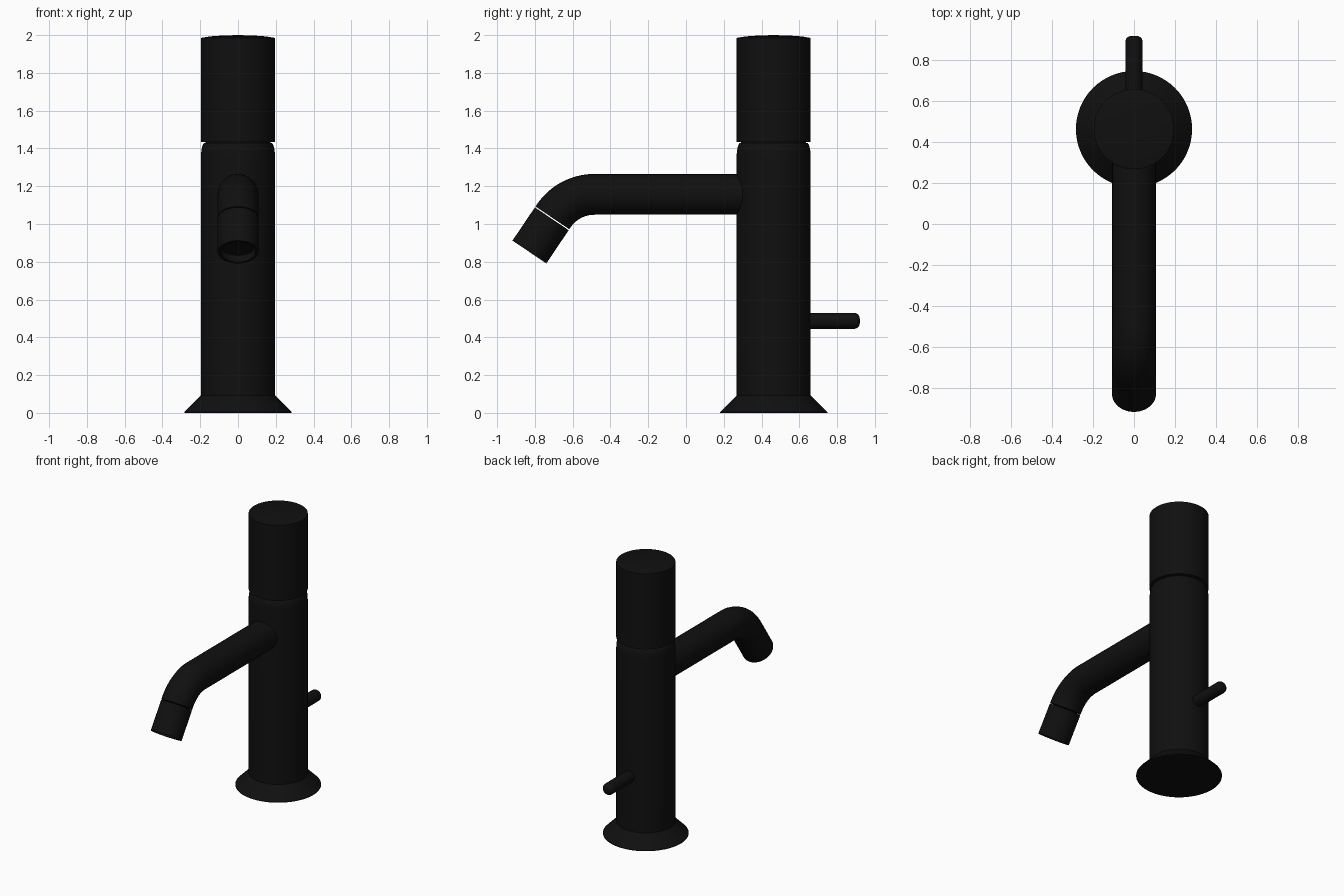
import bpy, bmesh, math
from mathutils import Matrix, Vector

cube = bpy.data.objects.get("Cube")
if cube:
    bpy.data.objects.remove(cube, do_unlink=True)

black = bpy.data.materials.new("matte_black")
black.use_nodes = True
colour = (0.005, 0.005, 0.005, 1)
black.diffuse_color = colour
bsdf = next(n for n in black.node_tree.nodes if n.type == "BSDF_PRINCIPLED")
bsdf.inputs["Base Color"].default_value = colour
bsdf.inputs["Roughness"].default_value = 0.6

AXIS_Y = 0.464   # column centre line
RADIUS = 0.196   # column radius
TUBE = 0.108     # spout radius
SPOUT_Z = 1.157


def finish(obj):
    """Assign the colour and smooth all but the sharp edges."""
    obj.data.materials.clear()
    obj.data.materials.append(black)
    bpy.ops.object.select_all(action="DESELECT")
    obj.select_set(True)
    bpy.context.view_layer.objects.active = obj
    bpy.ops.object.shade_smooth_by_angle(angle=math.radians(30))


def lathe(name, profile, origin, direction=(0, 0, 1), steps=64):
    """Revolve (radius, height) points around an axis; ends lie on the axis."""
    bm = bmesh.new()
    verts = [bm.verts.new((r, 0, h)) for r, h in profile]
    edges = [bm.edges.new(pair) for pair in zip(verts, verts[1:])]
    bmesh.ops.spin(bm, geom=verts + edges, cent=(0, 0, 0), axis=(0, 0, 1),
                   angle=math.tau, steps=steps, use_duplicate=False)
    bmesh.ops.remove_doubles(bm, verts=bm.verts, dist=0.0001)
    bmesh.ops.recalc_face_normals(bm, faces=bm.faces)
    turn = Vector((0, 0, 1)).rotation_difference(Vector(direction)).to_matrix().to_4x4()
    bm.transform(Matrix.Translation(origin) @ turn)
    mesh = bpy.data.meshes.new(name)
    bm.to_mesh(mesh)
    bm.free()
    obj = bpy.data.objects.new(name, mesh)
    bpy.context.collection.objects.link(obj)
    finish(obj)


def rounding(radius, height, across, up, count=6):
    """Quarter-ellipse points curving in from a wall to a top."""
    angles = [math.pi / 2 * i / count for i in range(count + 1)]
    return [(radius - across * (1 - math.cos(a)), height - up + up * math.sin(a))
            for a in angles]


# Column: flared foot, body with a rounded shoulder, turning cap
foot = (0, AXIS_Y, 0)
lathe("base_flange", [(0, 0), (0.284, 0), (0.284, 0.004), (RADIUS, 0.092), (0, 0.092)], foot)
lathe("body", [(0, 0.08), (RADIUS, 0.08)]
      + rounding(RADIUS, 1.43, 0.02, 0.075) + [(0, 1.43)], foot)
lathe("neck", [(0, 1.42), (0.172, 1.42), (0.172, 1.44), (0, 1.44)], foot)
lathe("handle_cap", [(0, 1.434), (RADIUS, 1.434), (RADIUS, 1.985), (0.15, 1.993),
                     (0.08, 1.998), (0, 2.0)], foot)

# Rear lever: thin rod with a rounded tip
lathe("rear_lever", [(0, 0), (0.042, 0)] + rounding(0.042, 0.456, 0.03, 0.028)
      + [(0, 0.456)], (0, AXIS_Y, 0.487), (0, 1, 0), 32)

# Spout: straight tube bending down through an arc
bend, bend_radius, bend_y = math.radians(56), 0.26, -0.485
down = Vector((0, -math.cos(bend), -math.sin(bend)))
path = [Vector((0, AXIS_Y - 0.1, SPOUT_Z))]
for i in range(17):
    a = bend * i / 16
    path.append(Vector((0, bend_y - bend_radius * math.sin(a),
                        SPOUT_Z - bend_radius * (1 - math.cos(a)))))
path.append(path[-1] + down * 0.012)

curve = bpy.data.curves.new("spout", "CURVE")
curve.dimensions = "3D"
curve.bevel_depth = TUBE
curve.bevel_resolution = 10
curve.use_fill_caps = True
spline = curve.splines.new("POLY")
spline.points.add(len(path) - 1)
for point, co in zip(spline.points, path):
    point.co = (*co, 1)
spout = bpy.data.objects.new("spout", curve)
bpy.context.collection.objects.link(spout)
bpy.ops.object.select_all(action="DESELECT")
spout.select_set(True)
bpy.context.view_layer.objects.active = spout
bpy.ops.object.convert(target="MESH")
finish(bpy.context.view_layer.objects.active)

# Nozzle: separate hollow tip behind a fine gap
lathe("nozzle", [(0, 0), (TUBE, 0), (TUBE, 0.212), (0.094, 0.212), (0.094, 0.17), (0, 0.17)],
      path[-1] + down * 0.006, down)
